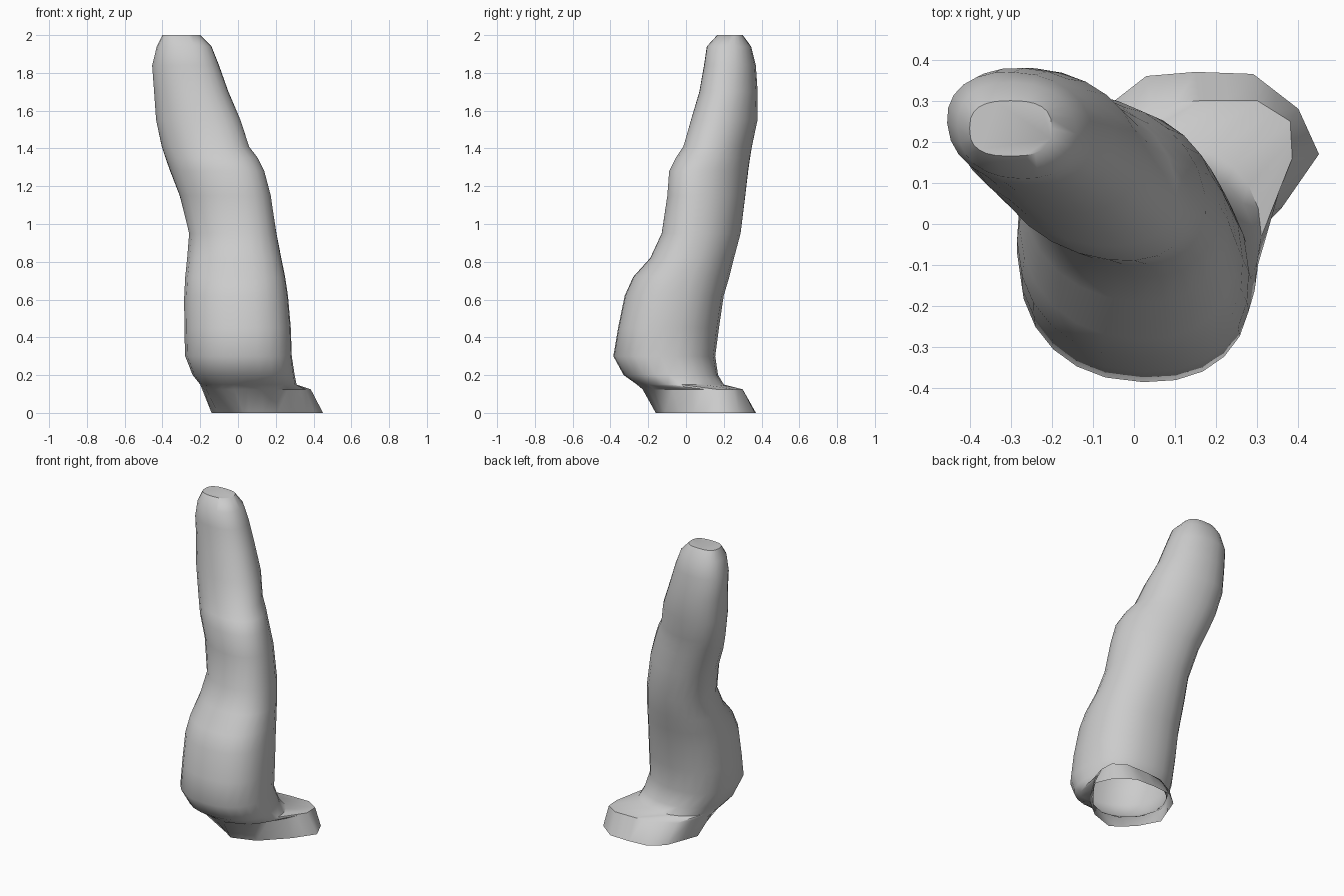
import bpy, bmesh, math
from mathutils import Vector

cube = bpy.data.objects.get("Cube")
if cube:
    bpy.data.objects.remove(cube)

stone = bpy.data.materials.new("stone_grey")
stone.use_nodes = True
GREY = (0.6, 0.6, 0.6, 1)
stone.diffuse_color = GREY
stone.node_tree.nodes["Principled BSDF"].inputs["Base Color"].default_value = GREY

SIDES = 24


def oval(z, x0, x1, y0, y1, skew, square):
    """Oval cross-section filling the given bounds, leaning along a diagonal."""
    points = []
    for i in range(SIDES):
        t = math.tau * i / SIDES
        c, s = math.cos(t - skew / 2), math.sin(t + skew / 2)
        c = math.copysign(abs(c) ** square, c)
        s = math.copysign(abs(s) ** square, s)
        points.append(Vector(((x0 + x1) / 2 + c * (x1 - x0) / 2,
                              (y0 + y1) / 2 + s * (y1 - y0) / 2, z)))
    return points


def outline(z, corners):
    """Cross-section through the corners, with a midpoint on every edge."""
    points = []
    for i, corner in enumerate(corners):
        a = Vector((*corner, z))
        b = Vector((*corners[(i + 1) % len(corners)], z))
        points += [a, (a + b) / 2]
    return points


def loft(name, sections):
    """Skin the sections, open underneath and capped on top."""
    bm = bmesh.new()
    rings = [[bm.verts.new(p) for p in sec] for sec in sections]
    for a, b in zip(rings, rings[1:]):
        for i in range(SIDES):
            j = (i + 1) % SIDES
            bm.faces.new((a[i], a[j], b[j], b[i]))
    bm.faces.new(rings[-1])
    mesh = bpy.data.meshes.new(name)
    bm.to_mesh(mesh)
    bm.free()
    mesh.materials.append(stone)
    obj = bpy.data.objects.new(name, mesh)
    bpy.context.collection.objects.link(obj)
    bpy.ops.object.select_all(action='DESELECT')
    obj.select_set(True)
    bpy.context.view_layer.objects.active = obj
    bpy.ops.object.shade_smooth_by_angle(angle=math.radians(45))


# Three-cornered foot: ground outline and shelf outline
foot = [
    outline(0, [(.45, .17), (.40, .28), (.29, .365), (.15, .37), (.03, .36), (-.06, .29),
                (-.14, .08), (-.07, -.05), (0, -.12), (.06, -.16), (.21, -.11), (.36, .04)]),
    outline(.125, [(.385, .16), (.38, .25), (.30, .30), (.16, .30), (.04, .29), (-.09, .22),
                   (-.19, .06), (-.17, -.08), (-.09, -.2), (.05, -.23), (.2, -.17), (.33, .03)]),
]

# Height, x bounds, y bounds, diagonal lean, squareness
bulge = [
    (0.15, -0.20, 0.31, -0.26, 0.20, 0.0, 0.90),
    (0.20, -0.24, 0.30, -0.33, 0.17, -0.05, 0.88),
    (0.30, -0.28, 0.285, -0.385, 0.155, -0.10, 0.88),
    (0.45, -0.285, 0.28, -0.36, 0.175, -0.12, 0.88),
    (0.62, -0.285, 0.265, -0.325, 0.20, -0.12, 0.88),
    (0.72, -0.28, 0.25, -0.28, 0.23, -0.14, 0.90),
    (0.82, -0.27, 0.23, -0.19, 0.255, -0.18, 0.92),
]
shaft = [
    (0.95, -0.26, 0.205, -0.13, 0.29, -0.22, 0.94),
    (1.15, -0.31, 0.175, -0.10, 0.315, -0.30, 0.95),
    (1.28, -0.36, 0.14, -0.09, 0.33, -0.35, 0.95),
    (1.35, -0.385, 0.105, -0.055, 0.34, -0.34, 0.95),
    (1.41, -0.405, 0.06, -0.015, 0.35, -0.30, 0.95),
    (1.55, -0.435, 0.015, 0.025, 0.38, -0.24, 0.95),
    (1.70, -0.445, -0.05, 0.07, 0.38, -0.18, 0.95),
    (1.84, -0.455, -0.10, 0.095, 0.37, -0.15, 0.92),
    (1.94, -0.43, -0.14, 0.11, 0.345, -0.10, 0.88),
    (2.00, -0.40, -0.20, 0.165, 0.30, 0.0, 0.75),
]
loft("leaning_stone_pillar", foot + [oval(*sec) for sec in bulge + shaft])
